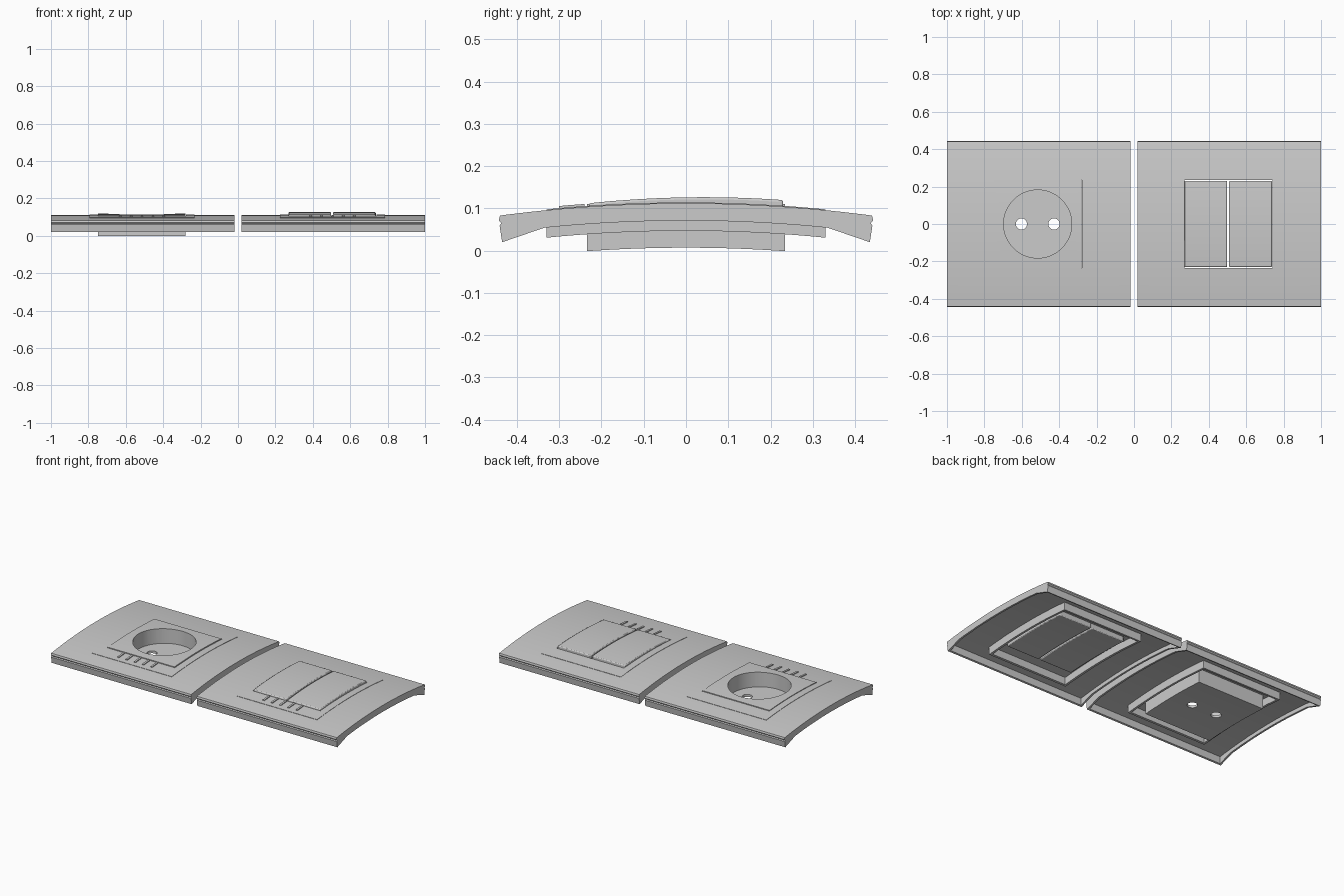
import bpy, bmesh, math

if "Cube" in bpy.data.objects:
    bpy.data.objects.remove(bpy.data.objects["Cube"])


def arch(z):
    # shared gentle arch across the depth, z is the crown height
    return lambda y: z - 0.029 * (y / 0.44) ** 2


def flat(z):
    return lambda y: z


def prism(name, x0, x1, profile):
    # extrude a (y, z) outline along x
    bm = bmesh.new()
    face = bm.faces.new([bm.verts.new((x0, y, z)) for y, z in profile])
    ext = bmesh.ops.extrude_face_region(bm, geom=[face])
    moved = [g for g in ext["geom"] if isinstance(g, bmesh.types.BMVert)]
    bmesh.ops.translate(bm, verts=moved, vec=(x1 - x0, 0, 0))
    bmesh.ops.recalc_face_normals(bm, faces=bm.faces)
    me = bpy.data.meshes.new(name)
    bm.to_mesh(me)
    bm.free()
    ob = bpy.data.objects.new(name, me)
    bpy.context.collection.objects.link(ob)
    return ob


def curve_pts(y0, y1, fn, n=20):
    return [(y0 + (y1 - y0) * i / n, fn(y0 + (y1 - y0) * i / n)) for i in range(n + 1)]


def slab(name, cx, hx, hy, top, bottom):
    return prism(name, cx - hx, cx + hx,
                 curve_pts(-hy, hy, top) + curve_pts(hy, -hy, bottom))


def cylinder(name, x, y, r, z0, z1, n):
    bpy.ops.mesh.primitive_cylinder_add(vertices=n, radius=r, depth=z1 - z0,
                                        location=(x, y, (z0 + z1) / 2))
    ob = bpy.context.object
    ob.name = name
    return ob


def activate(ob):
    bpy.ops.object.select_all(action='DESELECT')
    ob.select_set(True)
    bpy.context.view_layer.objects.active = ob


def cut(ob, *cutters):
    for c in cutters:
        m = ob.modifiers.new("cut", 'BOOLEAN')
        m.operation, m.solver, m.object = 'DIFFERENCE', 'EXACT', c
        activate(ob)
        bpy.ops.object.modifier_apply(modifier=m.name)
        bpy.data.objects.remove(c)


def bevel(ob, width):
    m = ob.modifiers.new("bevel", 'BEVEL')
    m.width, m.segments, m.limit_method = width, 2, 'ANGLE'
    m.angle_limit = math.radians(50)


for side, cx, label in ((-1, -0.513, "socket"), (1, 0.505, "switch")):
    pc = side * 0.51

    # arched cover plate with deep end flaps and a small groove in each end
    end = [(0.44, 0.083), (0.443, 0.072), (0.437, 0.065), (0.441, 0.059), (0.435, 0.02)]
    profile = (curve_pts(-0.42, 0.42, arch(0.112)) + end
               + curve_pts(0.335, -0.335, arch(0.071))
               + [(-y, z) for y, z in reversed(end)])
    plate = prism(label + "_cover_plate", pc - 0.49, pc + 0.49, profile)
    cut(plate, slab("cavity", pc, 0.478, 0.425, arch(0.095), flat(-0.1)),
        slab("window", cx, 0.275, 0.325, flat(0.3), flat(-0.2)))

    # slightly raised insert frame, its skirt hanging below the plate
    frame = slab(label + "_insert_frame", cx, 0.28, 0.33, arch(0.114), arch(0.047))
    cut(frame, slab("cavity", cx, 0.266, 0.316, arch(0.093), flat(-0.1)),
        slab("window", cx, 0.236, 0.236, flat(0.3), flat(-0.2)))

    # row of small ribs along the front of the insert
    for i in range(5):
        x = cx + (i - 2) * 0.058
        pts = curve_pts(-0.3, -0.24, arch(0.119), 3) + curve_pts(-0.24, -0.3, arch(0.105), 3)
        prism(f"{label}_rib_{i + 1}", x - 0.006, x + 0.006, pts)

# socket block with round well and two pin holes
sx = -0.515
socket = slab("socket_block", sx, 0.234, 0.234, arch(0.118), arch(0.007))
cut(socket, cylinder("well", sx, 0, 0.182, 0.022, 0.3, 64),
    cylinder("pin_hole_left", sx - 0.087, 0, 0.03, -0.1, 0.1, 24),
    cylinder("pin_hole_right", sx + 0.087, 0, 0.03, -0.1, 0.1, 24))

# pair of tilted rocker buttons
for name, x in (("left_rocker", 0.3835), ("right_rocker", 0.6225)):
    rocker = slab(name, x, 0.1145, 0.23,
                  lambda y: 0.126 + 0.0165 * y - 0.193 * y * y, arch(0.065))
    bevel(rocker, 0.005)

for ob in list(bpy.context.scene.objects):
    activate(ob)
    bpy.ops.object.shade_smooth_by_angle(angle=math.radians(30))
